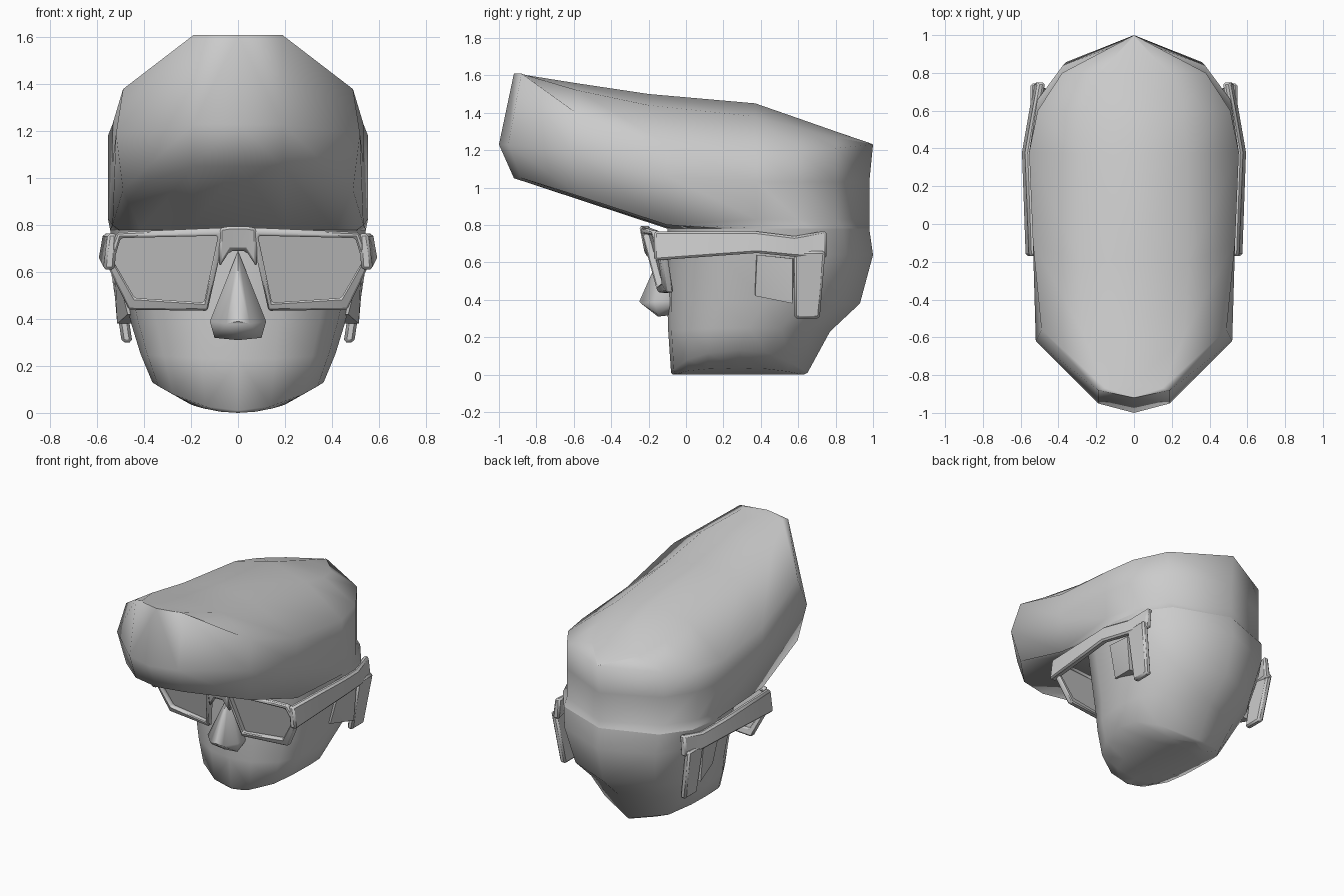
import bpy, bmesh, math

if "Cube" in bpy.data.objects:
    bpy.data.objects.remove(bpy.data.objects["Cube"])


def finish(name, bm, angle=50):
    bmesh.ops.remove_doubles(bm, verts=bm.verts, dist=0.0005)
    bmesh.ops.recalc_face_normals(bm, faces=bm.faces)
    me = bpy.data.meshes.new(name)
    bm.to_mesh(me)
    bm.free()
    ob = bpy.data.objects.new(name, me)
    bpy.context.collection.objects.link(ob)
    bpy.ops.object.select_all(action='DESELECT')
    bpy.context.view_layer.objects.active = ob
    ob.select_set(True)
    bpy.ops.object.shade_smooth_by_angle(angle=math.radians(angle))
    return ob


def mirror(ob):
    m = ob.modifiers.new("mirror", 'MIRROR')
    m.use_axis[0] = True
    m.use_mirror_merge = True
    return ob


def bevel(ob, width=.012):
    m = ob.modifiers.new("bevel", 'BEVEL')
    m.width = width
    m.segments = 1
    m.limit_method = 'ANGLE'
    return ob


def loft(name, rings, angle=75):
    """Bridge half rings (front centre to back centre), mirrored in x."""
    bm = bmesh.new()
    for s in (1, -1):
        rows = [[bm.verts.new((s * x, y, z)) for x, y, z in r] for r in rings]
        for a, b in zip(rows, rows[1:]):
            for i in range(len(a) - 1):
                bm.faces.new((a[i], a[i + 1], b[i + 1], b[i]))
    return finish(name, bm, angle)


def strip_solid(name, sections):
    """Skin a chain of four-point cross-sections and cap both ends."""
    bm = bmesh.new()
    rows = [[bm.verts.new(p) for p in s] for s in sections]
    for a, b in zip(rows, rows[1:]):
        for i in range(4):
            j = (i + 1) % 4
            bm.faces.new((a[i], a[j], b[j], b[i]))
    bm.faces.new(rows[0])
    bm.faces.new(rows[-1])
    return bevel(finish(name, bm, 60))


# Swept-forward hair: one plan outline at several slanted heights
plan = [(0, -1.0), (.19, -.95), (.52, -.62), (.535, -.1), (.555, .38), (.51, .6), (.38, .8), (0, .98)]
mid_z = [1.23, 1.23, 1.19, 1.06, 1.03, 1.03, 1.03, 1.03]
top_z = [1.61, 1.61, 1.38, 1.23, 1.18, 1.19, 1.21, 1.23]
low_z = [1.05, 1.05, .95, .8, .83, .83, .83, .83]
ridge = [(0, y, z) for y, z in ((-.91, 1.61), (-.85, 1.6), (-.6, 1.56), (-.2, 1.5),
                                (.37, 1.45), (.6, 1.37), (.8, 1.3), (.99, 1.235))]
crown = [(0, -.915, 1.61), (.15, -.87, 1.605), (.27, -.58, 1.52), (.29, -.2, 1.44),
         (.28, .37, 1.38), (.26, .6, 1.32), (.18, .8, 1.27), (0, .995, 1.232)]
top = [(0, -.92, 1.61), (.19, -.88, 1.61), (.49, -.56, 1.38)] + \
      [(x, y, z) for (x, y), z in zip(plan[3:7], top_z[3:7])] + [(0, 1.0, 1.23)]
mid = [(x, y, z) for (x, y), z in zip(plan, mid_z)]
low = [(0, -.92, 1.05), (.19, -.88, 1.05), (.49, -.56, .95)] + \
      [(x, y, z) for (x, y), z in zip(plan[3:], low_z[3:])]

# Head: unit outline scaled by half width, front, back, height and edge rise
unit = [(0, 0), (.38, .02), (.76, .12), (.93, .27), (1, .5), (.94, .7), (.69, .87), (0, 1)]


def ring(hw, yf, yb, z, rise=0):
    return [(x * hw, yf + t * (yb - yf), z + rise * x * x) for x, t in unit]


forehead = ring(.545, -.1, .98, .78)
loft("hair", [ridge, crown, top, mid, low, forehead])
loft("head", [forehead, ring(.52, -.1, 1.0, .64), ring(.455, -.1, .93, .38),
              ring(.415, -.095, .77, .23, .02), ring(.365, -.08, .65, .01, .12),
              ring(.2, -.07, .63, .0, .035), ring(0, -.07, .62, 0)])


# Nose: hull of a few points
def hull(name, pts, angle=35):
    bm = bmesh.new()
    for p in pts:
        bm.verts.new(p)
    bmesh.ops.convex_hull(bm, input=bm.verts)
    return finish(name, bm, angle)


hull("nose", [(0, -.1, .69), (0, -.17, .57), (0, -.25, .39), (0, -.15, .31), (0, -.06, .32)] +
     [(s * x, y, z) for s in (1, -1) for x, y, z in
      [(.12, -.17, .39), (.1, -.15, .32), (.12, -.06, .39), (.05, -.24, .38)]], 60)

# Ears: tapered wedges
mirror(hull("ears", [(.43, .36, .63), (.525, .38, .64), (.535, .57, .62), (.45, .58, .62),
                     (.40, .37, .42), (.47, .37, .42), (.515, .57, .38), (.41, .57, .38)], 60))


# Glasses front: closed rims on a tilted, slightly wrapped surface
def face_y(x, z):
    return -.25 + .06 * (x / .55) ** 2 + (.79 - z) * .26


outer = [(.05, .79), (.515, .77), (.565, .645), (.465, .44), (.13, .435)]
inner = [(.085, .755), (.5, .745), (.53, .645), (.44, .49), (.145, .47)]
bm = bmesh.new()
loops = [[bm.verts.new((x, face_y(x, z) + d, z)) for x, z in pts]
         for pts, d in ((outer, .01), (inner, .0), (inner, .05), (outer, .05))]
for k in range(4):
    a, b = loops[k], loops[(k + 1) % 4]
    for i in range(5):
        j = (i + 1) % 5
        bm.faces.new((a[i], a[j], b[j], b[i]))
mirror(bevel(finish("glasses_rims", bm, 60), .008))

# Lenses behind the rims
bm = bmesh.new()
bm.faces.new([bm.verts.new((x, face_y(x, z) + .04, z)) for x, z in inner])
mirror(finish("lenses", bm))

# Bridge between the rims
strip_solid("bridge", [[(x, face_y(x, z1) + d, z) for d, z in
                        ((0, z1), (.03, z0), (.07, z0), (.06, z1))]
                       for x, z1, z0 in ((-.08, .788, .62), (-.035, .795, .69),
                                         (.035, .795, .69), (.08, .788, .62))])

# Temples with a hooked end behind the ear
arm = [(-.17, .765, .61, .575), (.38, .765, .65, .595), (.58, .74, .63, .56), (.75, .77, .62, .53)]
mirror(strip_solid("temples", [[(x - .02, y, zt), (x, y, zb), (x - .05, y, zb), (x - .06, y, zt)]
                               for y, zt, zb, x in arm]))
hook = [(.58, .745, .66, .55), (.58, .715, .3, .495)]
mirror(strip_solid("temple_hooks", [[(x, y0, z), (x, y1, z), (x - .045, y1, z), (x - .045, y0, z)]
                                    for y0, y1, z, x in hook]))
